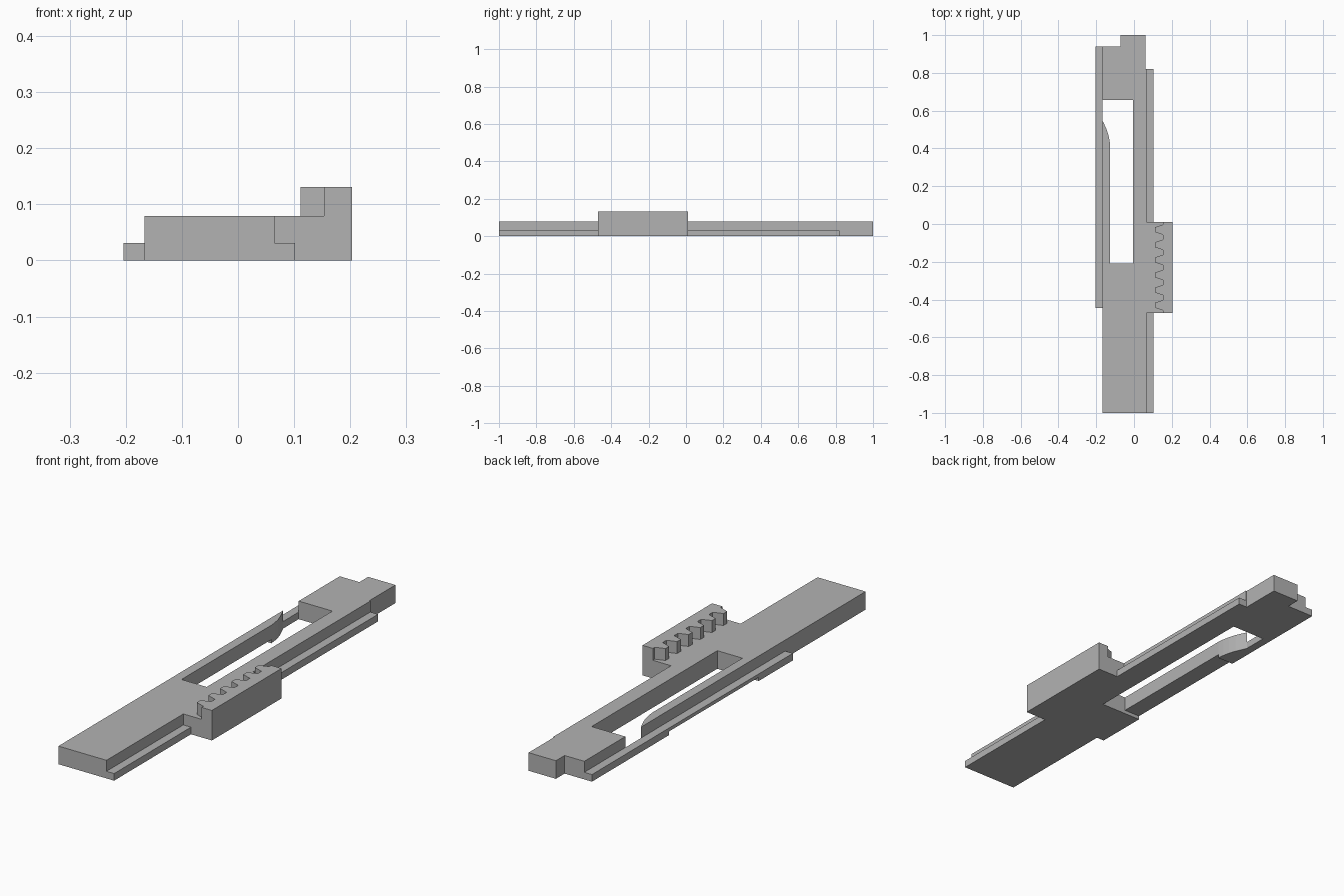
import bpy, bmesh

cube = bpy.data.objects.get("Cube")
if cube:
    bpy.data.objects.remove(cube, do_unlink=True)

grey = bpy.data.materials.new("plain grey")
grey.use_nodes = True
colour = (0.45, 0.45, 0.45, 1)
grey.diffuse_color = colour
grey.node_tree.nodes["Principled BSDF"].inputs["Base Color"].default_value = colour


def prism(name, outline, z0, z1):
    """Extrude a plan outline from z0 up to z1."""
    bm = bmesh.new()
    base = bm.faces.new([bm.verts.new((x, y, z0)) for x, y in outline])
    ext = bmesh.ops.extrude_face_region(bm, geom=[base], use_keep_orig=True)
    top = [v for v in ext["geom"] if isinstance(v, bmesh.types.BMVert)]
    bmesh.ops.translate(bm, verts=top, vec=(0, 0, z1 - z0))
    bmesh.ops.recalc_face_normals(bm, faces=bm.faces)
    mesh = bpy.data.meshes.new(name)
    bm.to_mesh(mesh)
    bm.free()
    mesh.materials.append(grey)
    obj = bpy.data.objects.new(name, mesh)
    bpy.context.collection.objects.link(obj)
    return obj


def block(name, x0, x1, y0, y1, z0, z1):
    return prism(name, [(x0, y0), (x1, y0), (x1, y1), (x0, y1)], z0, z1)


LEFT, RIGHT = -0.167, 0.065       # edges of the main bar
TOP, LIP = 0.079, 0.031           # bar and side rail heights
SLOT0, SLOT1 = -0.21, 0.657       # slot ends
BEND = 0.41                       # where the thin part of the spring arm ends
LIFT = 0.016                      # clearance under the spring arm

# Main bar, open on one side where the spring arm sits
prism("main_bar", [
    (LEFT, -1), (RIGHT, -1), (RIGHT, 0.82), (0.06, 0.82), (0.06, 1),
    (-0.072, 1), (-0.072, 0.94), (LEFT, 0.94), (LEFT, SLOT1),
    (-0.004, SLOT1), (-0.004, SLOT0), (LEFT, SLOT0)], 0, TOP)

# Spring arm with a curved tip
block("spring_arm", LEFT, -0.126, SLOT0, BEND, LIFT, TOP)
prism("spring_arm_tip", [
    (LEFT, BEND), (-0.126, BEND), (-0.129, 0.44), (-0.135, 0.47),
    (-0.145, 0.5), (LEFT, 0.55)], 0, TOP)

# Low side rails
rail = -0.204
block("outer_rail_front", rail, LEFT, -0.445, SLOT0, 0, LIP)
block("outer_rail_middle", rail, LEFT, SLOT0, BEND, LIFT, LIP)
block("outer_rail_back", rail, LEFT, BEND, 0.94, 0, LIP)
block("inner_rail_front", RIGHT, 0.102, -1, -0.47, 0, LIP)
block("inner_rail_back", RIGHT, 0.102, 0.01, 0.82, 0, LIP)

# Rack base and toothed strip
R0, R1, EDGE = -0.47, 0.01, 0.203
block("rack_base", RIGHT, EDGE, R0, R1, 0, TOP)
teeth = 6
pitch = (R1 - R0) / teeth
tip, root = 0.111, 0.153
outline = [(EDGE, R1), (EDGE, R0)]
for i in range(teeth):
    y = R0 + i * pitch
    for x, f in ((root, 0), (root, 0.16), (tip, 0.34), (tip, 0.66), (root, 0.84)):
        outline.append((x, y + f * pitch))
outline.append((root, R1))
prism("rack_teeth", outline, TOP, 0.131)
